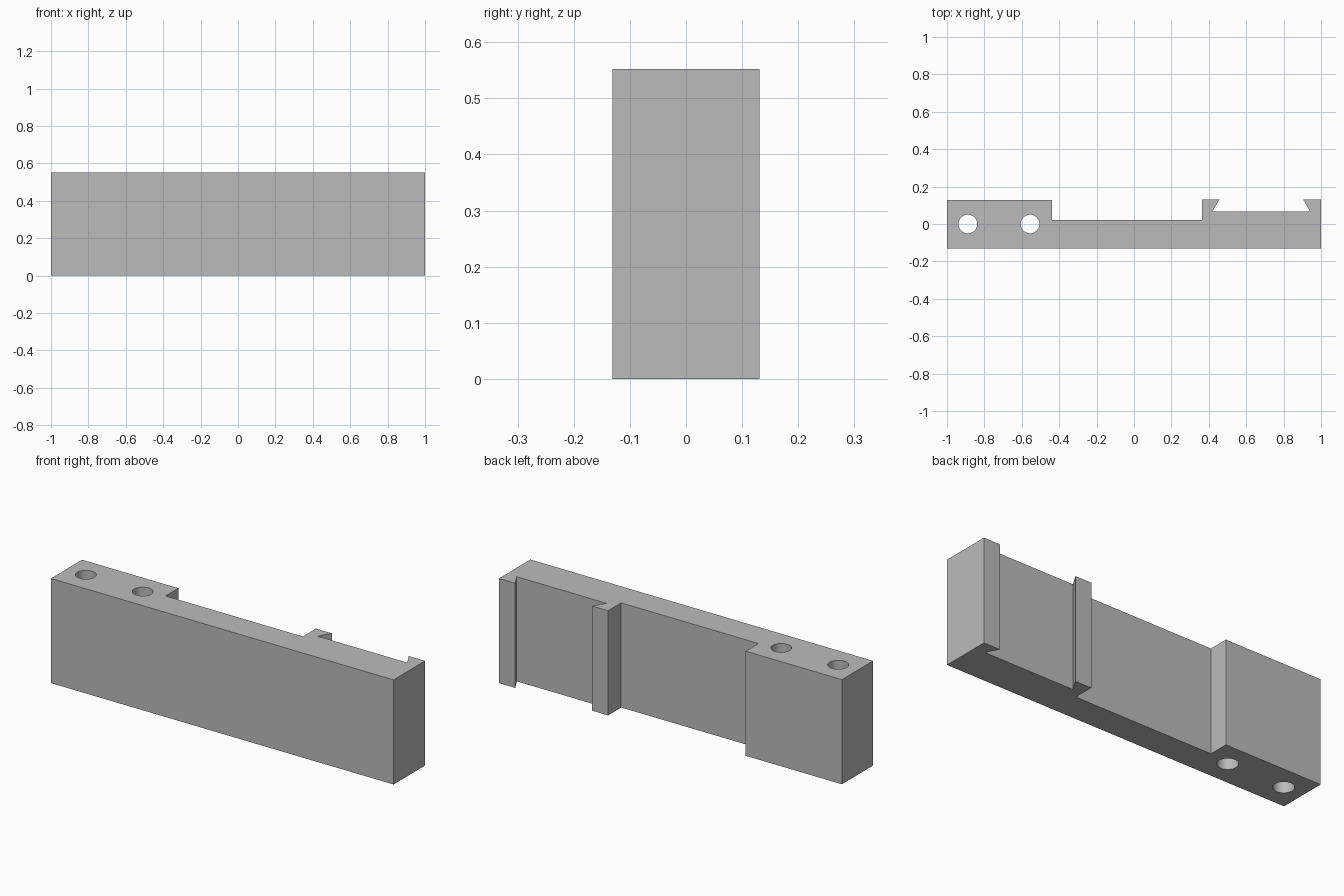
import bpy
import bmesh

HEIGHT = 0.552
FRONT, BACK = -0.131, 0.131

cube = bpy.data.objects.get("Cube")
if cube:
    bpy.data.objects.remove(cube, do_unlink=True)

# Single plain grey
grey = bpy.data.materials.new("plain_grey")
grey.use_nodes = True
colour = (0.5, 0.5, 0.5, 1.0)
grey.diffuse_color = colour
grey.node_tree.nodes["Principled BSDF"].inputs["Base Color"].default_value = colour


def extrude_profile(name, points, height):
    """Make a solid by raising a plan outline from the ground."""
    bm = bmesh.new()
    base = bm.faces.new([bm.verts.new((x, y, 0)) for x, y in points])
    raised = bmesh.ops.extrude_face_region(bm, geom=[base])["geom"]
    verts = [g for g in raised if isinstance(g, bmesh.types.BMVert)]
    bmesh.ops.translate(bm, verts=verts, vec=(0, 0, height))
    bmesh.ops.recalc_face_normals(bm, faces=bm.faces)
    mesh = bpy.data.meshes.new(name)
    bm.to_mesh(mesh)
    bm.free()
    mesh.materials.append(grey)
    obj = bpy.data.objects.new(name, mesh)
    bpy.context.collection.objects.link(obj)
    return obj


# Bar outline: thick end, shallow recess, dovetail slot
outline = [
    (-1, FRONT), (1, FRONT), (1, BACK),
    (0.905, BACK), (0.942, 0.066), (0.418, 0.066), (0.457, BACK),
    (0.363, BACK), (0.363, 0.022), (-0.438, 0.022),
    (-0.438, BACK - 0.003), (-1, BACK - 0.003),
]
bar = extrude_profile("slotted_bar", outline, HEIGHT)

# Two bolt holes through the thick end
for i, x in enumerate((-0.888, -0.556)):
    bpy.ops.mesh.primitive_cylinder_add(
        vertices=48, radius=0.05, depth=HEIGHT * 2, location=(x, 0, HEIGHT / 2))
    cutter = bpy.context.object
    cutter.name = f"hole_cutter_{i + 1}"
    cutter.data.materials.append(grey)
    cutter.hide_render = True
    cutter.display_type = 'WIRE'
    cut = bar.modifiers.new(f"bolt_hole_{i + 1}", 'BOOLEAN')
    cut.operation = 'DIFFERENCE'
    cut.solver = 'EXACT'
    cut.object = cutter

# Apply the holes and smooth their walls only
bpy.ops.object.select_all(action='DESELECT')
bar.select_set(True)
bpy.context.view_layer.objects.active = bar
for name in [m.name for m in bar.modifiers]:
    bpy.ops.object.modifier_apply(modifier=name)
bpy.ops.object.shade_smooth_by_angle(angle=0.5)
for obj in [o for o in bpy.data.objects if o.name.startswith("hole_cutter")]:
    bpy.data.objects.remove(obj, do_unlink=True)
